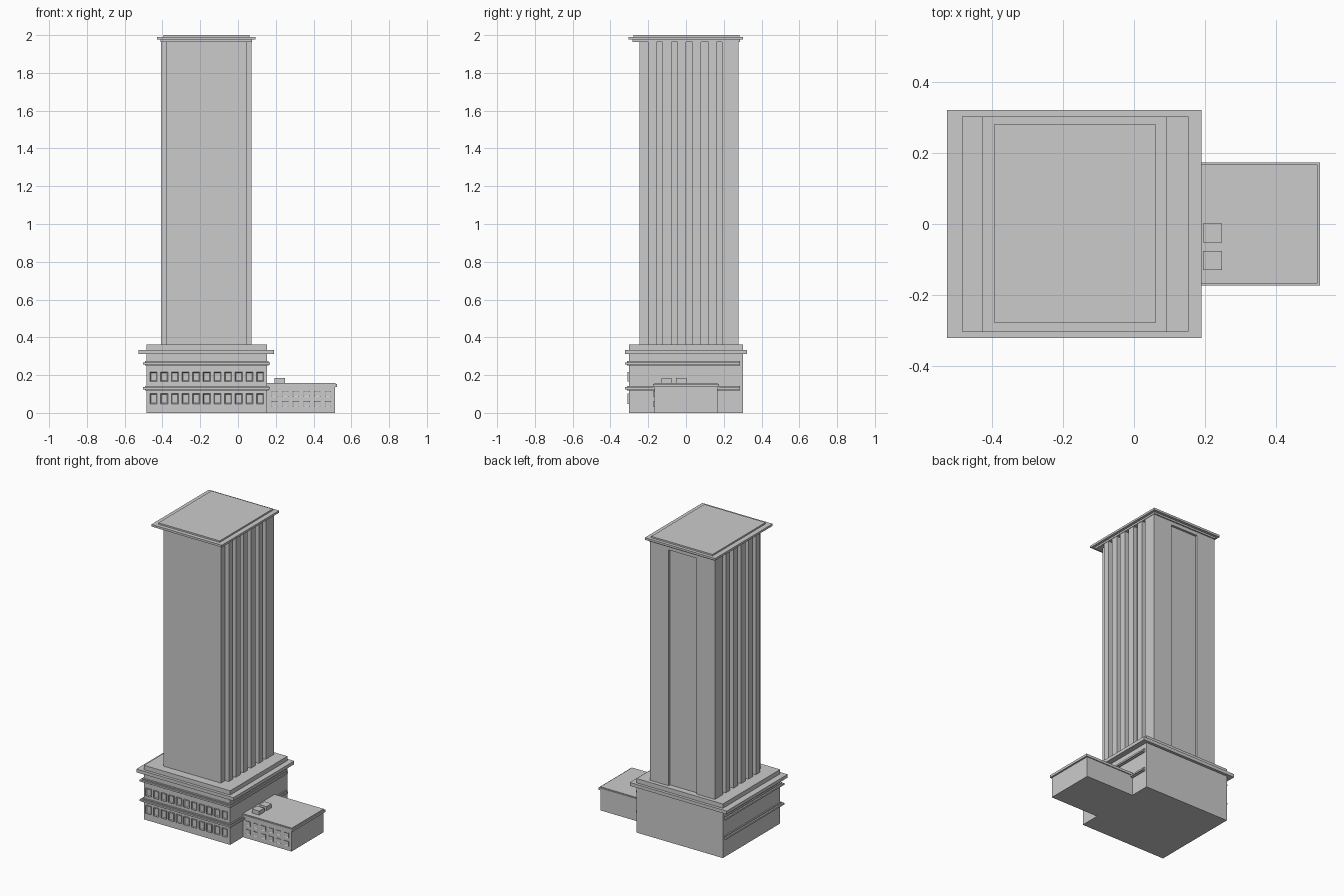
import bpy, bmesh

if "Cube" in bpy.data.objects:
    bpy.data.objects.remove(bpy.data.objects["Cube"])


def finish(name, bm):
    bmesh.ops.recalc_face_normals(bm, faces=bm.faces)
    mesh = bpy.data.meshes.new(name)
    bm.to_mesh(mesh)
    bm.free()
    obj = bpy.data.objects.new(name, mesh)
    bpy.context.collection.objects.link(obj)
    return obj


def add_box(bm, x, y, z):
    verts = bmesh.ops.create_cube(bm, size=1)["verts"]
    for v in verts:
        for i, (lo, hi) in enumerate((x, y, z)):
            v.co[i] = lo if v.co[i] < 0 else hi
    return verts


def box(name, x, y, z):
    bm = bmesh.new()
    add_box(bm, x, y, z)
    return finish(name, bm)


def prism(name, outline, z0, z1):
    bm = bmesh.new()
    face = bm.faces.new([bm.verts.new((x, y, z0)) for x, y in outline])
    top = bmesh.ops.extrude_face_region(bm, geom=[face])["geom"]
    for v in top:
        if isinstance(v, bmesh.types.BMVert):
            v.co.z = z1
    return finish(name, bm)


def windows(name, x_range, count, rows, width, wall_y, out, frame):
    # framed boxes on a front wall, with the pane pushed back
    bm = bmesh.new()
    step = (x_range[1] - x_range[0]) / count
    for z0, z1 in rows:
        for i in range(count):
            cx = x_range[0] + (i + 0.5) * step
            add_box(bm, (cx - width / 2, cx + width / 2),
                    (wall_y - out, wall_y + 0.004), (z0, z1))
    bm.normal_update()
    fronts = [f for f in bm.faces if f.normal.y < -0.9]
    bmesh.ops.inset_individual(bm, faces=fronts, thickness=frame)
    for f in fronts:
        for v in f.verts:
            v.co.y += out * 0.75
    return finish(name, bm)


# podium with string courses and cornice
box("podium", (-0.485, 0.154), (-0.303, 0.303), (0, 0.362))
for i, z in enumerate((0.125, 0.257)):
    box(f"podium_band_{i + 1}", (-0.503, 0.17), (-0.322, 0.287), (z, z + 0.011))
    box(f"podium_band_foot_{i + 1}", (-0.493, 0.162), (-0.312, 0.287), (z - 0.006, z + 0.018))
box("podium_cornice", (-0.527, 0.191), (-0.322, 0.322), (0.311, 0.333))
windows("podium_windows", (-0.475, 0.145), 11, ((0.048, 0.102), (0.166, 0.216)),
        0.038, -0.303, 0.008, 0.006)

# tower plan: plain front, ribbed sides, shallow recess at the back
mid, core, rib = -0.168, 0.213, 0.24
fins = [(-0.2, -0.155), (-0.125, -0.077), (-0.045, 0.0),
        (0.035, 0.08), (0.118, 0.162), (0.191, 0.277)]
half = [(core, -0.245)]
for y0, y1 in fins:
    half += [(core, y0), (rib, y0), (rib, y1)]
    if y1 < 0.27:
        half.append((core, y1))
half += [(0.103, 0.277), (0.103, 0.262)]
outline = [(mid + x, y) for x, y in half] + [(mid - x, y) for x, y in reversed(half)]
prism("tower", outline, 0.36, 1.968)
box("recess_lintel", (mid - 0.104, mid + 0.104), (0.25, 0.277), (1.94, 1.968))

# stepped roof cap
box("cap_soffit", (-0.41, 0.075), (-0.283, 0.285), (1.964, 1.977))
box("cap_slab", (-0.428, 0.093), (-0.305, 0.303), (1.976, 1.99))
box("cap_top", (-0.394, 0.06), (-0.279, 0.282), (1.988, 2.0))

# side annex with overhanging roof and rooftop units
box("annex", (0.15, 0.514), (-0.168, 0.168), (0, 0.15))
box("annex_eave", (0.15, 0.525), (-0.174, 0.174), (0.137, 0.153))
box("annex_roof", (0.15, 0.517), (-0.168, 0.168), (0.15, 0.158))
for i, y in enumerate((-0.13, -0.052)):
    box(f"roof_unit_{i + 1}", (0.194, 0.248), (y, y + 0.054), (0.155, 0.185))
windows("annex_windows", (0.165, 0.505), 6, ((0.03, 0.062), (0.085, 0.117)),
        0.034, -0.168, 0.003, 0.005)
